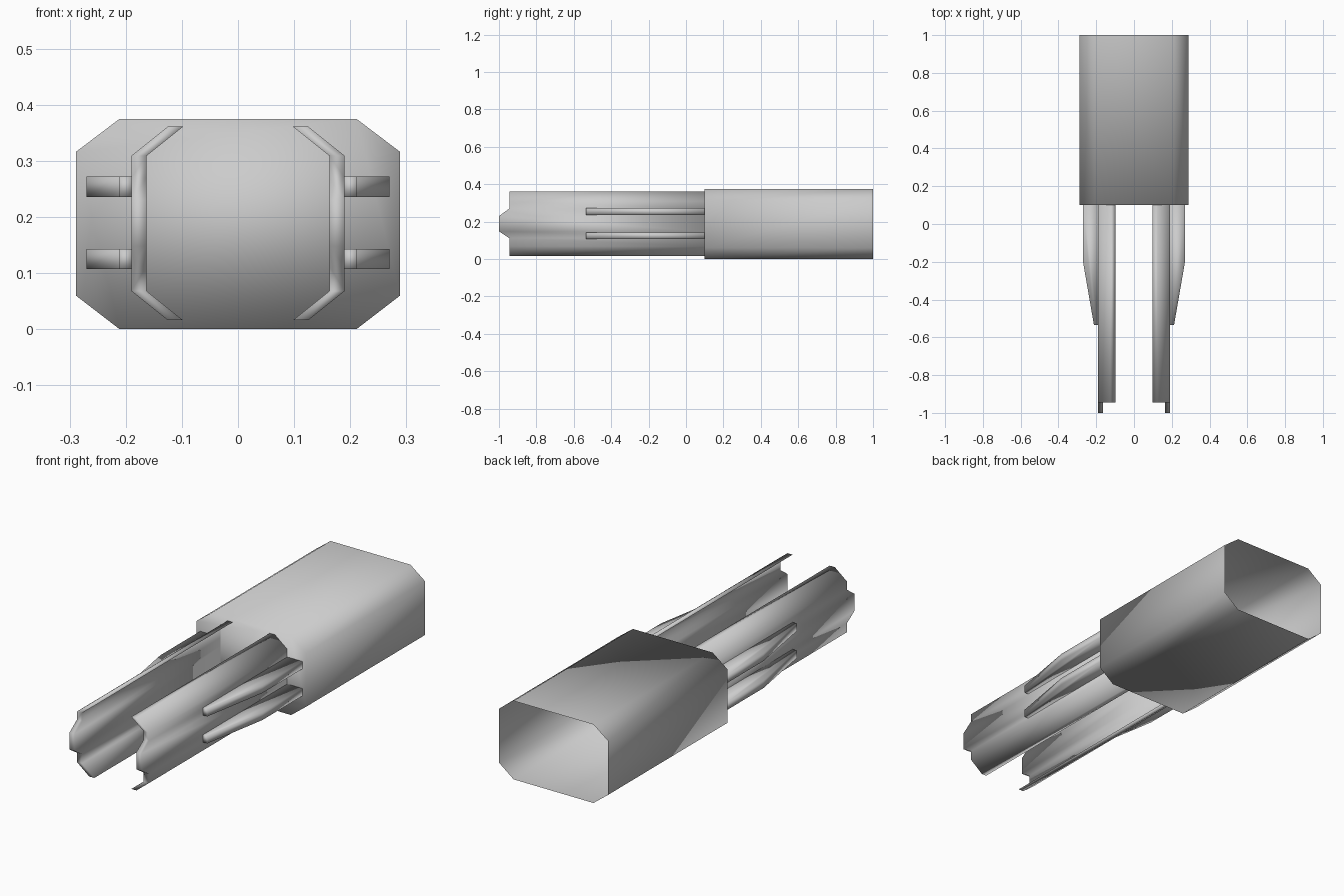
import bpy, bmesh

if "Cube" in bpy.data.objects:
    bpy.data.objects.remove(bpy.data.objects["Cube"])

Y_JOINT = 0.1


def loft(name, rings, cap_start=True, cap_end=True, mirror=False):
    """Skin a list of equal-length closed rings into a smooth-shaded object."""
    bm = bmesh.new()
    rows = [[bm.verts.new(p) for p in ring] for ring in rings]
    n = len(rows[0])
    for a, b in zip(rows, rows[1:]):
        for i in range(n):
            j = (i + 1) % n
            bm.faces.new((a[i], a[j], b[j], b[i]))
    if cap_start:
        bm.faces.new(rows[0])
    if cap_end:
        bm.faces.new(rows[-1])
    bmesh.ops.recalc_face_normals(bm, faces=bm.faces)
    for f in bm.faces:
        f.smooth = True
    mesh = bpy.data.meshes.new(name)
    bm.to_mesh(mesh)
    bm.free()
    obj = bpy.data.objects.new(name, mesh)
    bpy.context.collection.objects.link(obj)
    if mirror:
        mod = obj.modifiers.new("mirror", 'MIRROR')
        mod.use_clip = False
        mod.use_mirror_merge = False
    return obj


# housing: chamfered octagonal sleeve, closed in front and open at the back
half = [(0.211, 0.0), (0.289, 0.06), (0.289, 0.316), (0.211, 0.375)]
outline = half + [(-x, z) for x, z in reversed(half)]
loft("housing", [[(x, y, z) for x, z in outline] for y in (Y_JOINT, 1.0)],
     cap_end=False)

# prongs: bent plates with a stepped tip; rows are (outer x, front y, z)
THICK = 0.027
rows = [(0.125, -0.945, 0.016), (0.19, -0.945, 0.068), (0.19, -0.945, 0.112),
        (0.19, -1.0, 0.148), (0.19, -1.0, 0.23), (0.19, -0.945, 0.27),
        (0.19, -0.945, 0.309), (0.125, -0.945, 0.361)]
loft("prong", [[(x, y, z), (x - THICK, y, z),
                (x - THICK, Y_JOINT, z), (x, Y_JOINT, z)]
               for x, y, z in rows], mirror=True)

# fins: two tapering ribs on the outside of each prong
fin = [(0.188, Y_JOINT), (0.27, Y_JOINT), (0.27, -0.2),
       (0.212, -0.535), (0.188, -0.535)]
for label, z0, z1 in (("lower", 0.107, 0.143), ("upper", 0.236, 0.272)):
    loft(label + "_fin", [[(x, y, z) for x, y in fin] for z in (z0, z1)],
         mirror=True)
